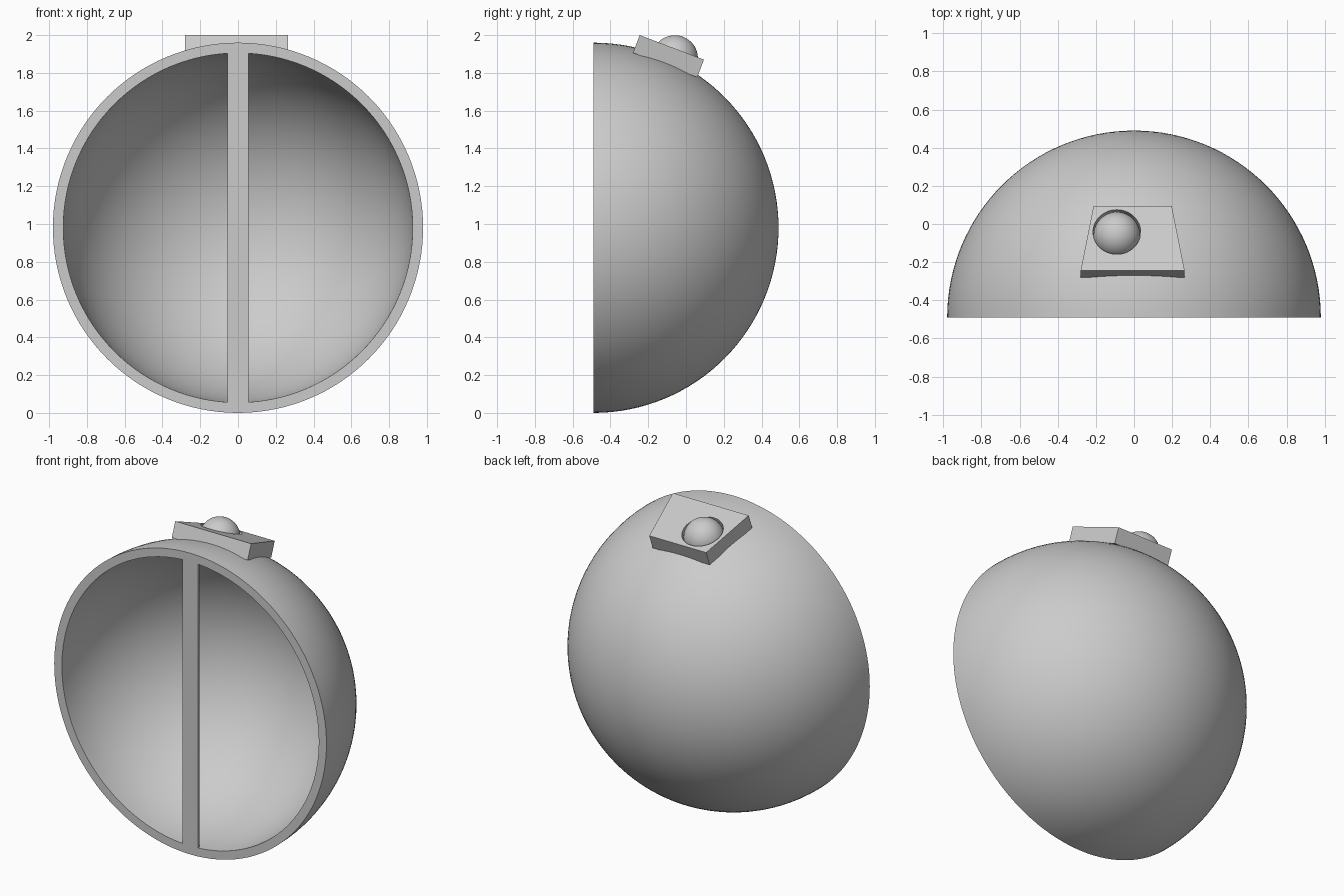
import bpy, bmesh, math
from mathutils import Matrix, Vector

cube = bpy.data.objects.get("Cube")
if cube:
    bpy.data.objects.remove(cube, do_unlink=True)

# Single grey material
grey = bpy.data.materials.new("plain grey")
grey.use_nodes = True
GREY = (0.6, 0.6, 0.6, 1.0)
grey.diffuse_color = GREY
grey.node_tree.nodes["Principled BSDF"].inputs["Base Color"].default_value = GREY

OUTER, INNER = 0.98, 0.925
CENTRE = Vector((0, -0.49, OUTER))
TILT = Matrix.Rotation(math.radians(-20.9), 4, 'X')


def finish(name, bm, matrix):
    bmesh.ops.recalc_face_normals(bm, faces=bm.faces)
    mesh = bpy.data.meshes.new(name)
    bm.to_mesh(mesh)
    bm.free()
    mesh.materials.append(grey)
    obj = bpy.data.objects.new(name, mesh)
    obj.matrix_world = matrix
    bpy.context.collection.objects.link(obj)
    return obj


def smooth(obj):
    bpy.ops.object.select_all(action='DESELECT')
    obj.select_set(True)
    bpy.context.view_layer.objects.active = obj
    bpy.ops.object.shade_smooth_by_angle(angle=math.radians(35))


# Hollow half-sphere: quarter-ring profile spun around the y axis
def arc(radius, steps=32):
    angles = [math.pi / 2 * i / steps for i in range(steps + 1)]
    return [Vector((radius * math.cos(a), radius * math.sin(a), 0)) for a in angles]


bm = bmesh.new()
points = arc(OUTER)[::-1] + arc(INNER)
verts = [bm.verts.new(p) for p in points]
edges = [bm.edges.new(pair) for pair in zip(verts, verts[1:])]
bmesh.ops.spin(bm, geom=verts + edges, cent=(0, 0, 0), axis=(0, 1, 0),
               angle=math.tau, steps=128)
bmesh.ops.remove_doubles(bm, verts=bm.verts, dist=0.0001)
shell = finish("half_sphere_shell", bm, Matrix.Translation(CENTRE))
smooth(shell)

# Thin upright bar across the open front
bm = bmesh.new()
bmesh.ops.create_cube(bm, size=1)
bmesh.ops.scale(bm, vec=(0.11, 0.015, 2 * INNER), verts=bm.verts)
finish("front_bar", bm, Matrix.Translation(CENTRE + Vector((0, 0.0075, 0))))

# Tapered plate lying against the top of the shell
THICK = 0.1
bm = bmesh.new()
bmesh.ops.create_cube(bm, size=1)
for v in bm.verts:
    half_width = 0.205 if v.co.y > 0 else 0.273
    v.co = (math.copysign(half_width, v.co.x), v.co.y * 0.364, (v.co.z - 0.5) * THICK)
plate = finish("top_plate", bm, Matrix.Translation((-0.007, -0.075, 1.935)) @ TILT)

# Round socket cut through the plate
socket = Matrix.Translation((-0.09, -0.042, 1.922)) @ TILT
bm = bmesh.new()
bmesh.ops.create_cone(bm, cap_ends=True, segments=64, radius1=0.125,
                      radius2=0.125, depth=4 * THICK)
cutter = finish("socket_cutter", bm, socket)
cutter.hide_render = True
cut = plate.modifiers.new("socket", 'BOOLEAN')
cut.object = cutter
cut.operation = 'DIFFERENCE'
cut.solver = 'EXACT'
bpy.context.view_layer.objects.active = plate
bpy.ops.object.modifier_apply(modifier=cut.name)
bpy.data.objects.remove(cutter, do_unlink=True)
smooth(plate)

# Ball in the socket, trimmed where it sinks into the shell wall
bm = bmesh.new()
bmesh.ops.create_uvsphere(bm, u_segments=48, v_segments=32, radius=0.122)
geom = bm.verts[:] + bm.edges[:] + bm.faces[:]
bmesh.ops.bisect_plane(bm, geom=geom, plane_co=(0, 0, -0.04), plane_no=(0, 0, 1),
                       clear_inner=True)
bmesh.ops.holes_fill(bm, edges=[e for e in bm.edges if e.is_boundary])
ball = finish("ball_button", bm, socket @ Matrix.Translation((0, 0, -0.048)))
smooth(ball)
